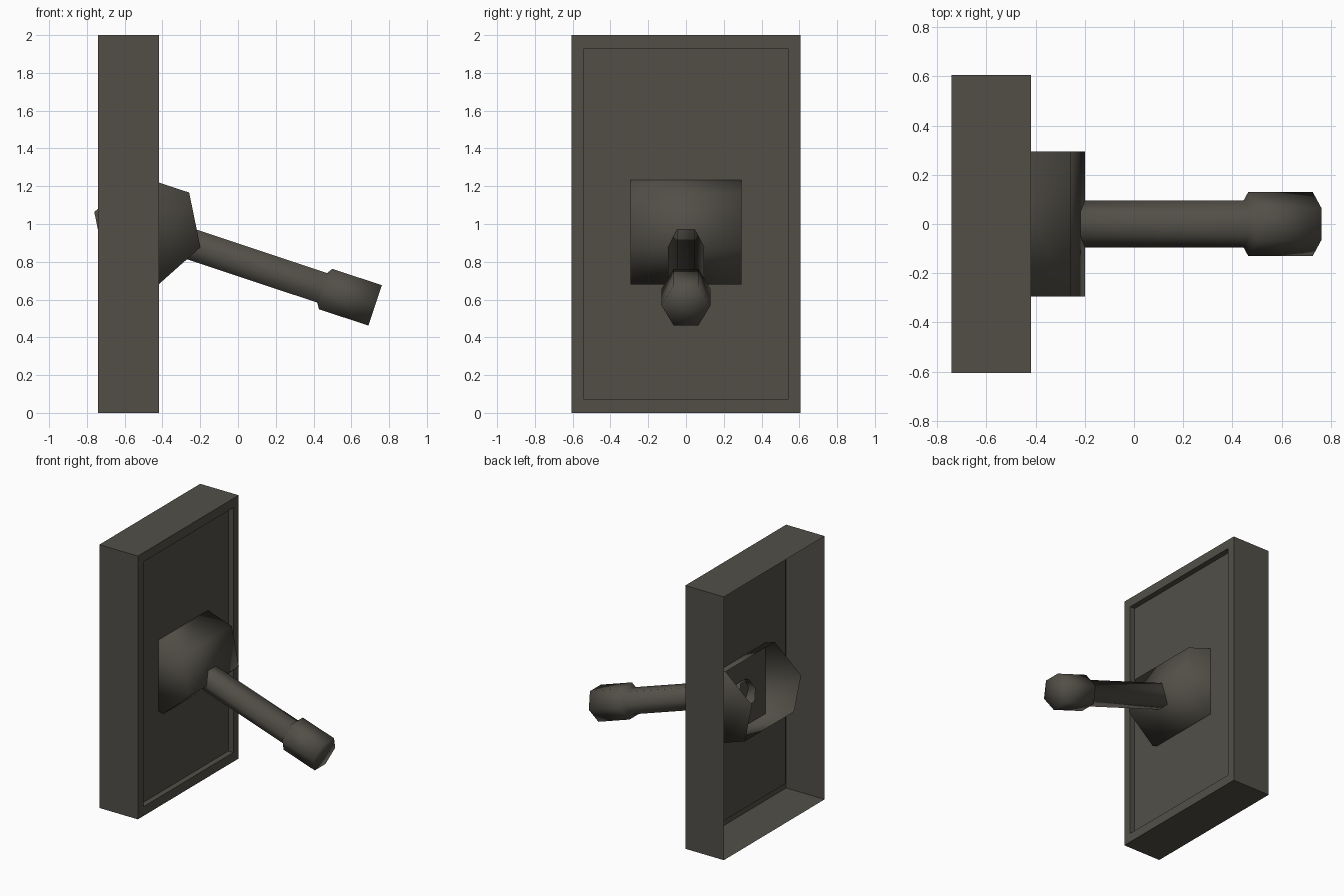
import bpy, bmesh, math
from mathutils import Vector

if "Cube" in bpy.data.objects:
    bpy.data.objects.remove(bpy.data.objects["Cube"])

grey = bpy.data.materials.new("dark_warm_grey")
grey.diffuse_color = (0.085, 0.078, 0.064, 1)
grey.use_nodes = True
grey.node_tree.nodes["Principled BSDF"].inputs["Base Color"].default_value = grey.diffuse_color

TILT = math.radians(18.4)
PIVOT = Vector((-0.48, 0, 0.97))


def finish(name, bm, smooth):
    me = bpy.data.meshes.new(name)
    for f in bm.faces:
        f.smooth = smooth
    bm.to_mesh(me)
    bm.free()
    me.materials.append(grey)
    ob = bpy.data.objects.new(name, me)
    bpy.context.collection.objects.link(ob)


def bridge(bm, a, b):
    n = len(a)
    return [bm.faces.new((a[i], a[(i + 1) % n], b[(i + 1) % n], b[i])) for i in range(n)]


# wall plate: thin open-backed shell with a raised rim and recessed panel
bm = bmesh.new()
loops = []
for x, hy, hz in [(-0.742, 0.605, 1.0), (-0.418, 0.605, 1.0),
                  (-0.418, 0.54, 0.93), (-0.46, 0.54, 0.93)]:
    loops.append([bm.verts.new((x, sy * hy, 1 + sz * hz))
                  for sy, sz in ((-1, -1), (1, -1), (1, 1), (-1, 1))])
for a, b in zip(loops, loops[1:]):
    bridge(bm, a, b)
bm.faces.new(loops[-1])
finish("wall_plate", bm, False)

# toggle hub: six-sided drum across the plate, its two rear sides open
bm = bmesh.new()
ends = []
for y in (-0.295, 0.295):
    ends.append([bm.verts.new(PIVOT + Vector((0.296 * math.cos(i * math.pi / 3 - TILT), y,
                                              0.296 * math.sin(i * math.pi / 3 - TILT))))
                 for i in range(6)])
for i in (0, 1, 4, 5):
    j = (i + 1) % 6
    bm.faces.new((ends[0][i], ends[0][j], ends[1][j], ends[1][i]))
bm.faces.new(ends[0])
bm.faces.new(ends[1])
bmesh.ops.recalc_face_normals(bm, faces=bm.faces)
finish("toggle_hub", bm, True)

# lever: six-sided shaft with a thicker knob, open at the inner end
bm = bmesh.new()
axis = Vector((math.cos(TILT), 0, -math.sin(TILT)))
up = Vector((math.sin(TILT), 0, math.cos(TILT)))
side = Vector((0, 1, 0))
rings = []
for t, r in [(-0.04, 0.095), (0.975, 0.095), (0.995, 0.13), (1.271, 0.13)]:
    rings.append([bm.verts.new(PIVOT + axis * t + r * (side * math.cos(i * math.pi / 3)
                                                       + up * math.sin(i * math.pi / 3)))
                  for i in range(6)])
for a, b in zip(rings, rings[1:]):
    bridge(bm, a, b)
tip = bm.verts.new(PIVOT + axis * 1.271)
for i in range(6):
    bm.faces.new((rings[-1][i], rings[-1][(i + 1) % 6], tip))
bmesh.ops.recalc_face_normals(bm, faces=bm.faces)
finish("toggle_lever", bm, True)
